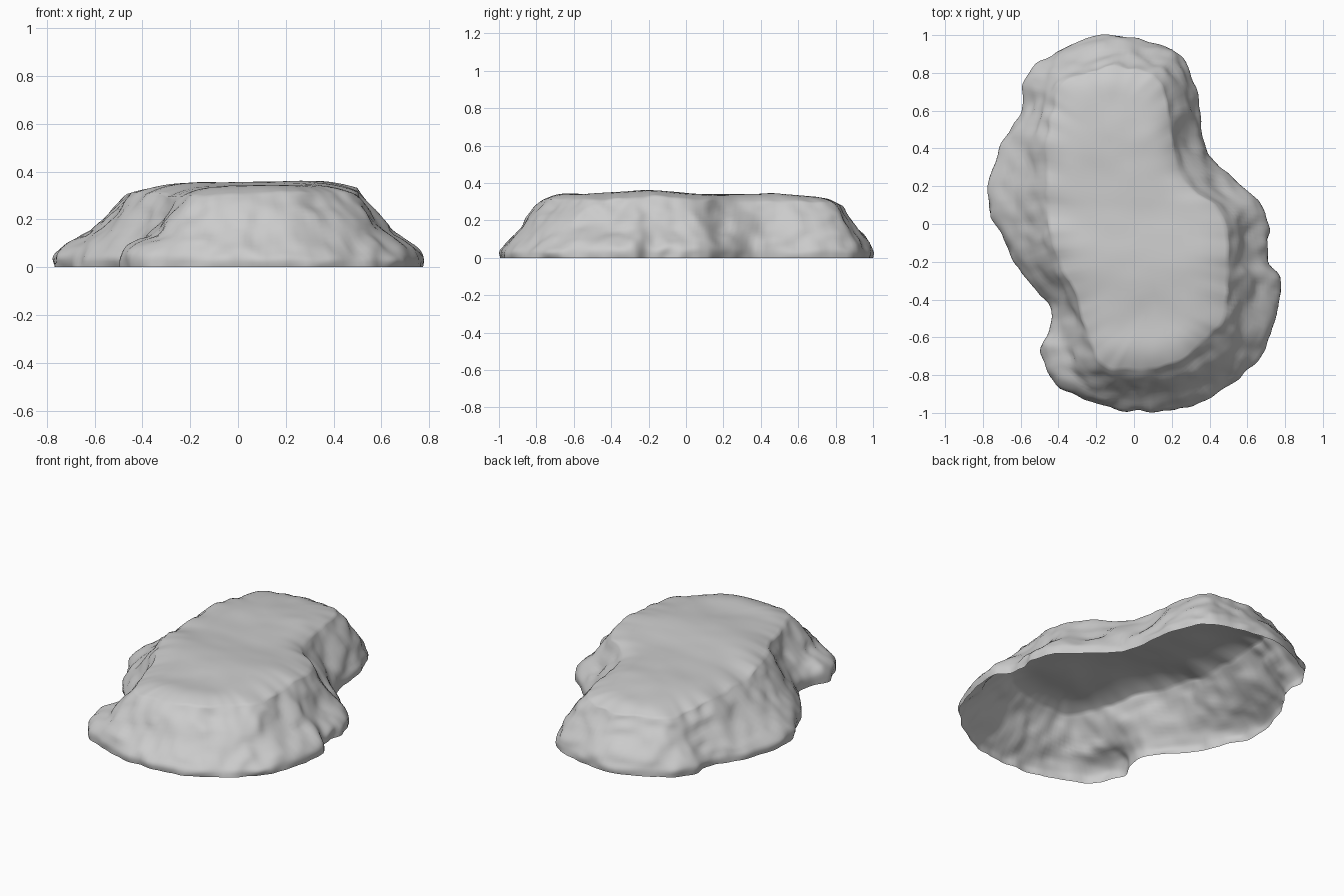
import bpy, bmesh, math
from mathutils import Vector, noise

if "Cube" in bpy.data.objects:
    bpy.data.objects.remove(bpy.data.objects["Cube"])

# Outline stations: foot x, foot y, plateau edge x, plateau edge y, shelf amount (0 slope, 1 low ledge)
STATIONS = [
    (.71, -.08, .49, -.06, .4), (.715, -.2, .5, -.2, .2), (.775, -.3, .5, -.32, .5),
    (.73, -.58, .47, -.5, .3), (.65, -.71, .41, -.58, 0), (.55, -.82, .33, -.66, 0),
    (.31, -.955, .2, -.74, 0), (.06, -.985, .04, -.77, 0), (-.13, -.97, -.09, -.77, 0),
    (-.39, -.87, -.19, -.73, .6), (-.495, -.69, -.23, -.62, 1), (-.45, -.56, -.27, -.5, .6),
    (-.45, -.42, -.32, -.36, .1), (-.63, -.21, -.42, -.12, .2), (-.7, -.04, -.45, 0, .4),
    (-.775, .1, -.46, .14, .5), (-.71, .4, -.46, .4, .1), (-.59, .6, -.43, .58, .1),
    (-.575, .74, -.4, .7, .3), (-.475, .88, -.33, .77, .1), (-.18, .995, -.15, .83, 0),
    (.05, .965, .03, .82, 0), (.24, .895, .13, .76, 0), (.335, .69, .18, .62, 0),
    (.38, .4, .2, .42, .1), (.56, .21, .28, .22, .5), (.695, .08, .45, .07, .5),
]
# Wall profiles from foot to plateau edge: (outward fraction, height)
SLOPE = [(1, 0), (1, .035), (.9, .07), (.74, .115), (.5, .18), (.3, .235), (.13, .275), (0, .308)]
SHELF = [(.98, 0), (1, .05), (.93, .085), (.75, .11), (.5, .125), (.3, .19), (.13, .26), (0, .308)]
# Plateau height along y
CREST = [(-1, .33), (-.65, .344), (-.52, .338), (-.2, .357), (.1, .338), (.45, .342), (.75, .325), (1, .28)]


def lerp_table(table, v):
    for (a, p), (b, q) in zip(table, table[1:]):
        if v <= b:
            t = max(0, (v - a) / (b - a))
            return p + (q - p) * t * t * (3 - 2 * t)
    return table[-1][1]


def spline(pts, i, t, closed):
    n = len(pts)
    pick = lambda k: pts[k % n] if closed else pts[min(max(k, 0), n - 1)]
    return [.5 * (2 * b + (c - a) * t + (2 * a - 5 * b + 4 * c - d) * t * t + (3 * b - a - 3 * c + d) * t ** 3)
            for a, b, c, d in zip(pick(i - 1), pick(i), pick(i + 1), pick(i + 2))]


def fractal(x, y, z, f):
    v = Vector((x, y, z)) * f
    return noise.noise(v) + .5 * noise.noise(v * 2.1)


def crest(x, y):
    return lerp_table(CREST, y) + .008 * max(-1, min(1, x * 2)) + .007 * fractal(x, y, 3, 4)


columns = [spline(STATIONS, i, k / 8, True) for i in range(len(STATIONS)) for k in range(8)]
steps = [(i, k / 3) for i in range(7) for k in range(3)] + [(6, 1)]
rings = []

# Rocky walls
for i, t in steps:
    s0, z0 = spline(SLOPE, i, t, False)
    s1, z1 = spline(SHELF, i, t, False)
    ring = []
    for bx, by, tx, ty, w in columns:
        s, z = s0 + (s1 - s0) * w, max(0, z0 + (z1 - z0) * w)
        out = Vector((bx - tx, by - ty)).normalized()
        x, y = tx + (bx - tx) * s, ty + (by - ty) * s
        bump = .022 * fractal(x, y, z, 6) * (.5 + .5 * math.sin(math.pi * min(1, z / .31)))
        bump += .013 * noise.noise(Vector((x, y, z)) * 14)
        z += .016 * fractal(x, y, 7, 7) * min(1, z / .1)
        z *= 1 + (crest(tx, ty) / .345 - 1) * z / .31
        ring.append((x + out.x * bump, y + out.y * bump, z))
    rings.append(ring)

# Rounded plateau shrinking towards the spine
edge = rings[-1]
for f in (.04, .09, .15, .22, .3, .4, .5, .62, .75, .88):
    ring = []
    for x, y, z in edge:
        cy = max(-.45, min(.55, y * .7))
        cx = .08 - .2 * (cy + .45)
        px, py = x + (cx - x) * f, y + (cy - y) * f
        k = 1 - (1 - min(1, f / .55)) ** 2.5
        ring.append((px, py, z + (crest(px, py) - z) * k))
    rings.append(ring)

bm = bmesh.new()
verts = [[bm.verts.new(p) for p in ring] for ring in rings]
n = len(columns)
for a, b in zip(verts, verts[1:]):
    for j in range(n):
        k = (j + 1) % n
        # stations run clockwise seen from above
        bm.faces.new((a[k], a[j], b[j], b[k]))
cap = bm.faces.new(verts[-1][::-1])
bmesh.ops.triangulate(bm, faces=[cap])
for f in bm.faces:
    f.smooth = True
mesh = bpy.data.meshes.new("rock_mound")
bm.to_mesh(mesh)
bm.free()
rock = bpy.data.objects.new("rock_mound", mesh)
bpy.context.collection.objects.link(rock)
